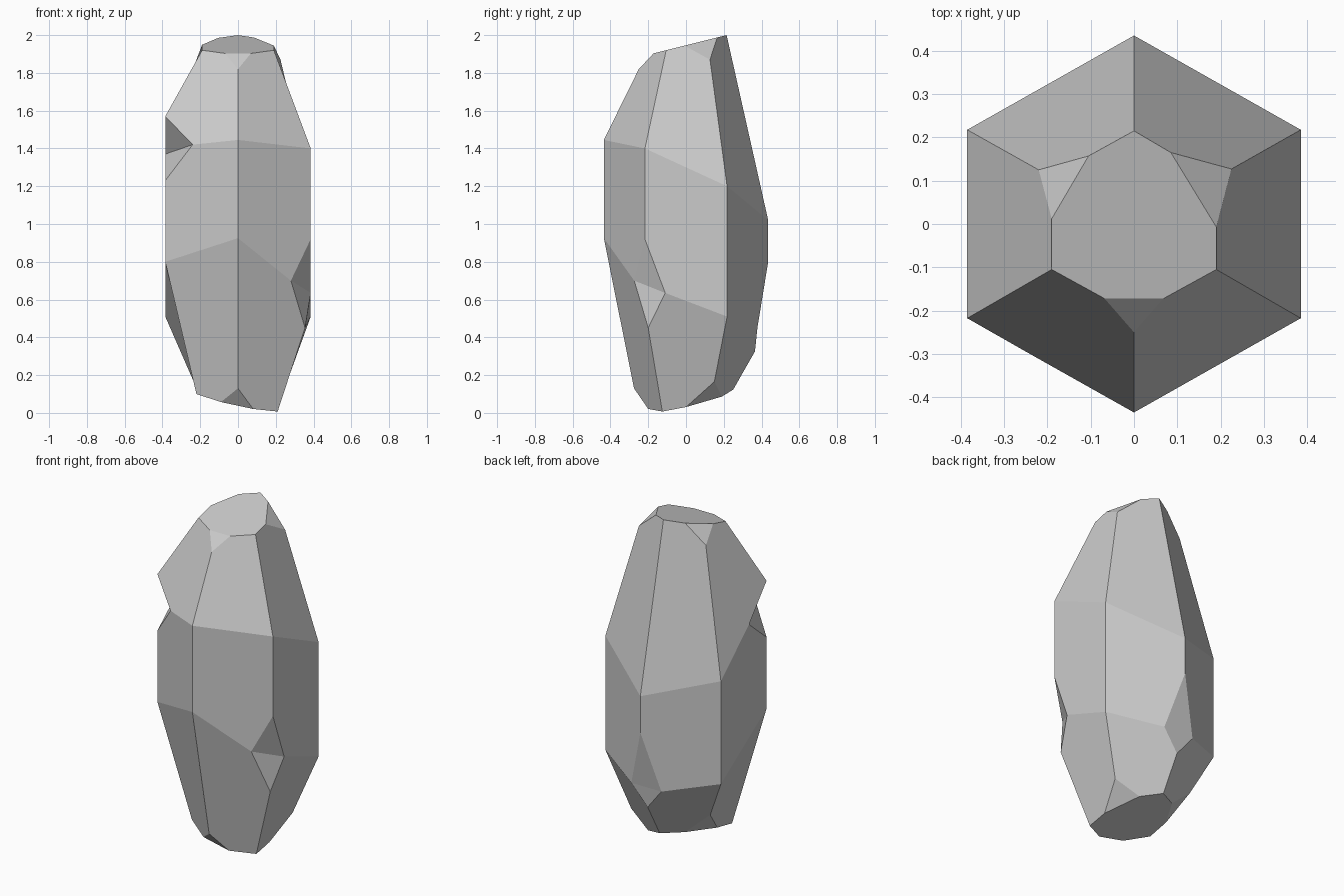
import bpy, bmesh

if "Cube" in bpy.data.objects:
    bpy.data.objects.remove(bpy.data.objects["Cube"])

X, Y, H = 0.385, 0.435, 0.2175
# hexagon corners, anticlockwise from the front
HEX = [(0, -Y), (X, -H), (X, H), (0, Y), (-X, H), (-X, -H)]


def top(x, y):        # sloped tip plane
    return (x, y, 1.946 + 0.25 * y)


def base(x, y):       # sloped foot plane
    return (x, y, 0.076 + 0.19 * y - 0.215 * x)


# tips: one point, or a chipped corner as (apex, left, right)
tips = [
    [(0, -0.25, 1.82), top(-0.068, -0.172), top(0.068, -0.172)],
    [top(0.19, -0.105)],
    [(0.225, 0.127, 1.87), top(0.19, -0.007), top(0.085, 0.165)],
    [top(0, 0.215)],
    [(-0.22, 0.125, 1.87), top(-0.105, 0.157), top(-0.19, 0.012)],
    [top(-0.19, -0.105)],
]
feet = [
    [(0, -0.275, 0.13), base(-0.09, -0.2), base(0.08, -0.2)],
    [base(0.21, -0.125)],
    [(0.26, 0.15, 0.165), base(0.21, 0.0), base(0.12, 0.19)],
    [base(0, 0.25)],
    [(-0.27, 0.155, 0.27), base(-0.12, 0.18), base(-0.217, 0.012)],
    [base(-0.22, -0.125)],
]
# shoulder and waist: one point per corner, or a notch as (upper, left, right, lower)
shoulder = [[(*c, z)] for c, z in zip(HEX, (1.445, 1.40, 1.20, 1.02, 1.13, 1.57))]
waist = [[(*c, z)] for c, z in zip(HEX, (0.925, 0.92, 0.51, 0.80, 0.51, 0.80))]
shoulder[5] += [(-X, -0.05, 1.37), (-0.24, -0.30, 1.42), (-X, -H, 1.23)]
waist[1] += [(0.28, -0.274, 0.70), (X, -0.11, 0.635), (0.355, -0.20, 0.45)]
waist[3] += [(0.1, 0.378, 0.45), (-0.1, 0.378, 0.45), (0, 0.365, 0.325)]

bm = bmesh.new()
tips, feet, shoulder, waist = [
    [[bm.verts.new(p) for p in node] for node in ring]
    for ring in (tips, feet, shoulder, waist)]


def left(n):
    return n[1] if len(n) > 1 else n[0]


def right(n):
    return n[2] if len(n) > 1 else n[0]


def face(verts):
    bm.faces.new(list(dict.fromkeys(verts)))


# three facets per side: upper taper, prism wall, lower taper
for i in range(6):
    j = (i + 1) % 6
    rings = [(r[i], r[j]) for r in (tips, shoulder, waist, feet)]
    for k, ((ui, uj), (li, lj)) in enumerate(zip(rings, rings[1:])):
        u = 0 if k == 0 else -1
        face([li[0], right(li), left(lj), lj[0],
              uj[u], left(uj), right(ui), ui[u]])
    # chips and notches on this corner
    for ring in (tips, shoulder, waist, feet):
        n = ring[i]
        if len(n) > 1:
            face([n[0], n[1], n[2]])
        if len(n) == 4:
            face([n[3], n[2], n[1]])

# flat tip and foot
for ring in (tips, feet):
    face([v for n in ring for v in (left(n), right(n))])

bmesh.ops.recalc_face_normals(bm, faces=bm.faces)
mesh = bpy.data.meshes.new("crystal_rock")
bm.to_mesh(mesh)
bm.free()
rock = bpy.data.objects.new("crystal_rock", mesh)
bpy.context.collection.objects.link(rock)
